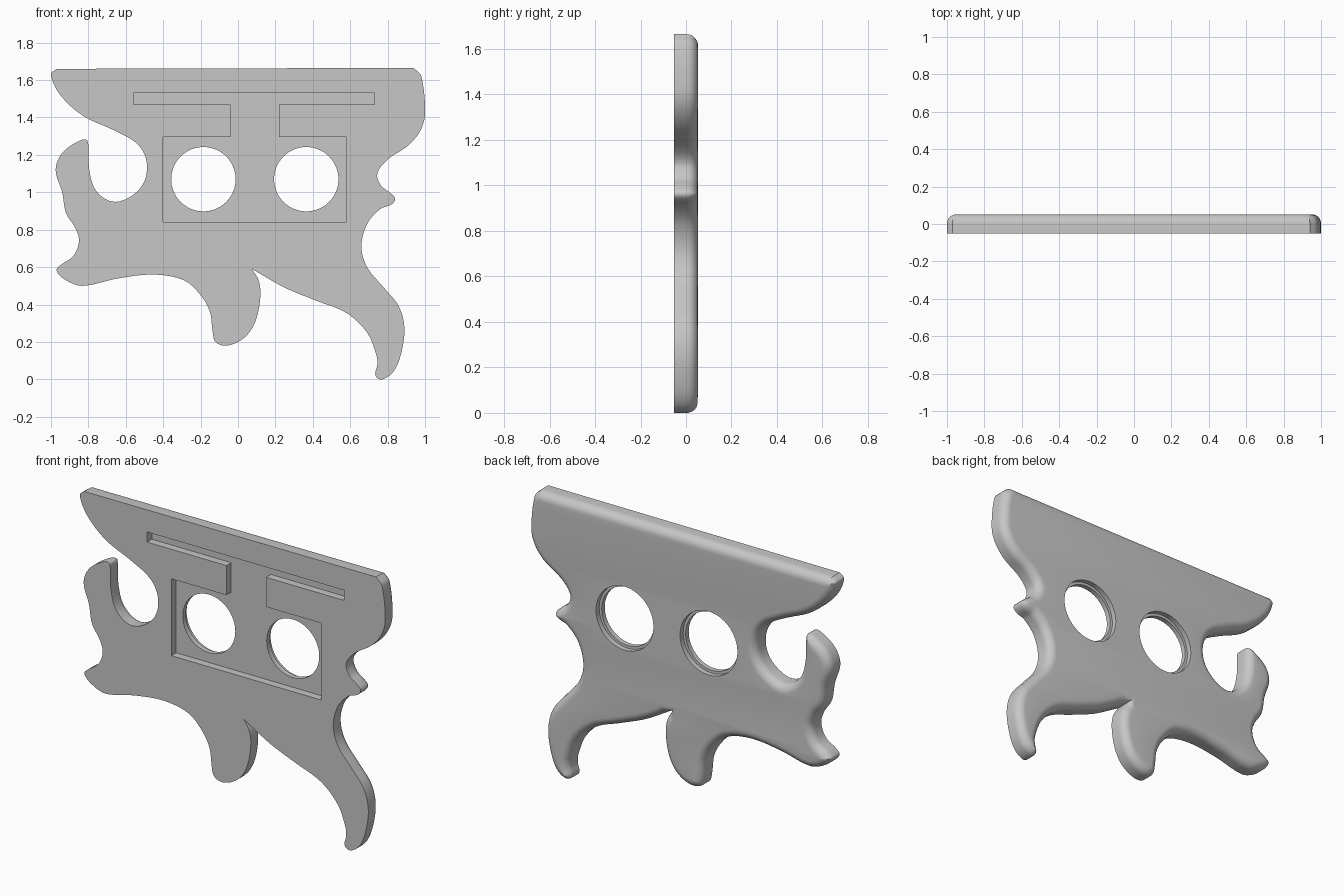
import bpy, bmesh, math
from mathutils import Vector, geometry, kdtree

if "Cube" in bpy.data.objects:
    bpy.data.objects.remove(bpy.data.objects["Cube"], do_unlink=True)

FRONT, BACK, ROUND = -0.052, 0.052, 0.05
FLOOR, LEDGE = FRONT + 0.045, BACK - 0.03

grey = bpy.data.materials.new("plain_grey")
grey.use_nodes = True
grey.diffuse_color = (0.57, 0.57, 0.57, 1)
grey.node_tree.nodes["Principled BSDF"].inputs["Base Color"].default_value = grey.diffuse_color

# Outline control points in hundredths, clockwise as seen from the front
rear_edge = [(94, 166.5), (98, 162), (100, 142), (97.5, 133), (91, 125), (80, 117.5),
             (74.5, 110), (76.5, 103.5), (81, 100), (84, 96.5), (82, 93.5), (76, 91),
             (69, 83), (66, 71)]
lower_blade = [(69, 60), (78, 49), (86, 39), (89, 27), (87, 13), (83, 4), (77, 0),
               (73.5, 2), (74.5, 8), (74, 13), (69, 25), (58, 35.5), (42, 42), (25, 49), (7.5, 59)]
trigger = [(7.5, 59), (11, 53), (12, 45), (10, 33), (6, 25), (0, 20), (-7, 18),
           (-12, 20), (-13.5, 25), (-15, 36), (-20, 45), (-29, 53)]
front_hook = [(-45, 56), (-64, 54), (-83, 50), (-92, 53), (-97, 58), (-95, 61), (-88, 66),
              (-85, 74), (-87, 81), (-92, 89), (-94, 100), (-97.5, 112), (-94, 121),
              (-85, 127.5), (-81, 128), (-80, 125)]
notch_and_nose = [(-79.5, 112), (-76, 101), (-67, 95), (-57, 98), (-50, 106), (-49, 117),
                  (-54, 126), (-66, 133), (-83, 141), (-95, 152), (-100, 163), (-97, 166)]


def smooth_run(points, steps=6):
    """Curve through the points; the last point is left for the next run."""
    p = [Vector(q) / 100 for q in points]
    tangents = [(p[min(i + 1, len(p) - 1)] - p[max(i - 1, 0)]).normalized() for i in range(len(p))]
    out = []
    for i in range(len(p) - 1):
        reach = (p[i + 1] - p[i]).length / 3
        out += geometry.interpolate_bezier(p[i], p[i] + tangents[i] * reach,
                                           p[i + 1] - tangents[i + 1] * reach, p[i + 1], steps + 1)[:-1]
    return [Vector((q[0], q[1])) for q in out]


def inset(loop, d):
    """Offset a clockwise loop inward, bridging places too tight to offset."""
    if d < 1e-5:
        return list(loop)
    n = len(loop)
    tree = kdtree.KDTree(n)
    for i, p in enumerate(loop):
        tree.insert((p.x, p.y, 0), i)
    tree.balance()
    moved, good = [], []
    for i, p in enumerate(loop):
        t = (p - loop[i - 1]).normalized() + (loop[(i + 1) % n] - p).normalized()
        t.normalize()
        q = p + Vector((t.y, -t.x)) * d
        moved.append(q)
        if tree.find((q.x, q.y, 0))[2] > d * 0.95:
            good.append(i)
    result = list(moved)
    for k, a in enumerate(good):
        b = good[(k + 1) % len(good)]
        gap = (b - a) % n
        for j in range(1, gap):
            result[(a + j) % n] = moved[a].lerp(moved[b], j / gap)
    return result


def circle(cx, cz, r, n=64):
    return [(cx + r * math.cos(math.tau * i / n), cz + r * math.sin(math.tau * i / n)) for i in range(n)]


bm = bmesh.new()


def ring(points, y):
    return [bm.verts.new((p[0], y, p[1])) for p in points]


def wall(*rings):
    """Quads joining rings from front to back."""
    for a, b in zip(rings, rings[1:]):
        for i in range(len(a)):
            bm.faces.new((a[i - 1], a[i], b[i], b[i - 1]))


def cap(facing, *rings):
    """Flat face inside the first ring, with the other rings as openings."""
    verts = [v for r in rings for v in r]
    for tri in geometry.tessellate_polygon([[Vector((v.co.x, v.co.z, 0)) for v in r] for r in rings]):
        face = bm.faces.new([verts[i] for i in tri])
        face.normal_update()
        if face.normal.y * facing < 0:
            face.normal_flip()


# Plate sides: square front edge, rounded back edge
outline = smooth_run(rear_edge + lower_blade) + smooth_run(trigger + front_hook + notch_and_nose)
top_left, top_right = Vector((-0.97, 1.66)), Vector((0.94, 1.665))
outline += [top_left.lerp(top_right, i / 40) for i in range(40)]
sides = [ring(outline, FRONT)]
for k in range(8):
    a = math.pi / 2 * k / 7
    sides.append(ring(inset(outline, ROUND * (1 - math.cos(a))), BACK - ROUND + ROUND * math.sin(a)))
wall(*sides)

# Recess in the front: slot, neck and box
recess = [(-0.04, 1.47), (-0.04, 1.295), (-0.4, 1.295), (-0.4, 0.84), (0.58, 0.84), (0.58, 1.295),
          (0.22, 1.295), (0.22, 1.47), (0.73, 1.47), (0.73, 1.53), (-0.56, 1.53), (-0.56, 1.47)]
mouth, floor = ring(recess, FRONT), ring(recess, FLOOR)
wall(mouth, floor)

# Two round holes, slightly wider at the back
hole_fronts, hole_backs = [], []
for x in (-0.185, 0.365):
    narrow, wide = circle(x, 1.07, 0.172), circle(x, 1.07, 0.188)
    rings = ring(narrow, FLOOR), ring(narrow, LEDGE), ring(wide, LEDGE), ring(wide, BACK)
    wall(*rings)
    hole_fronts.append(rings[0])
    hole_backs.append(rings[-1])

cap(-1, sides[0], mouth)
cap(-1, floor, *hole_fronts)
cap(1, sides[-1], *hole_backs)

mesh = bpy.data.meshes.new("side_plate")
bm.to_mesh(mesh)
bm.free()
mesh.materials.append(grey)
plate = bpy.data.objects.new("side_plate", mesh)
bpy.context.collection.objects.link(plate)
bpy.context.view_layer.objects.active = plate
bpy.ops.object.select_all(action='DESELECT')
plate.select_set(True)
bpy.ops.object.shade_smooth_by_angle(angle=math.radians(35))
